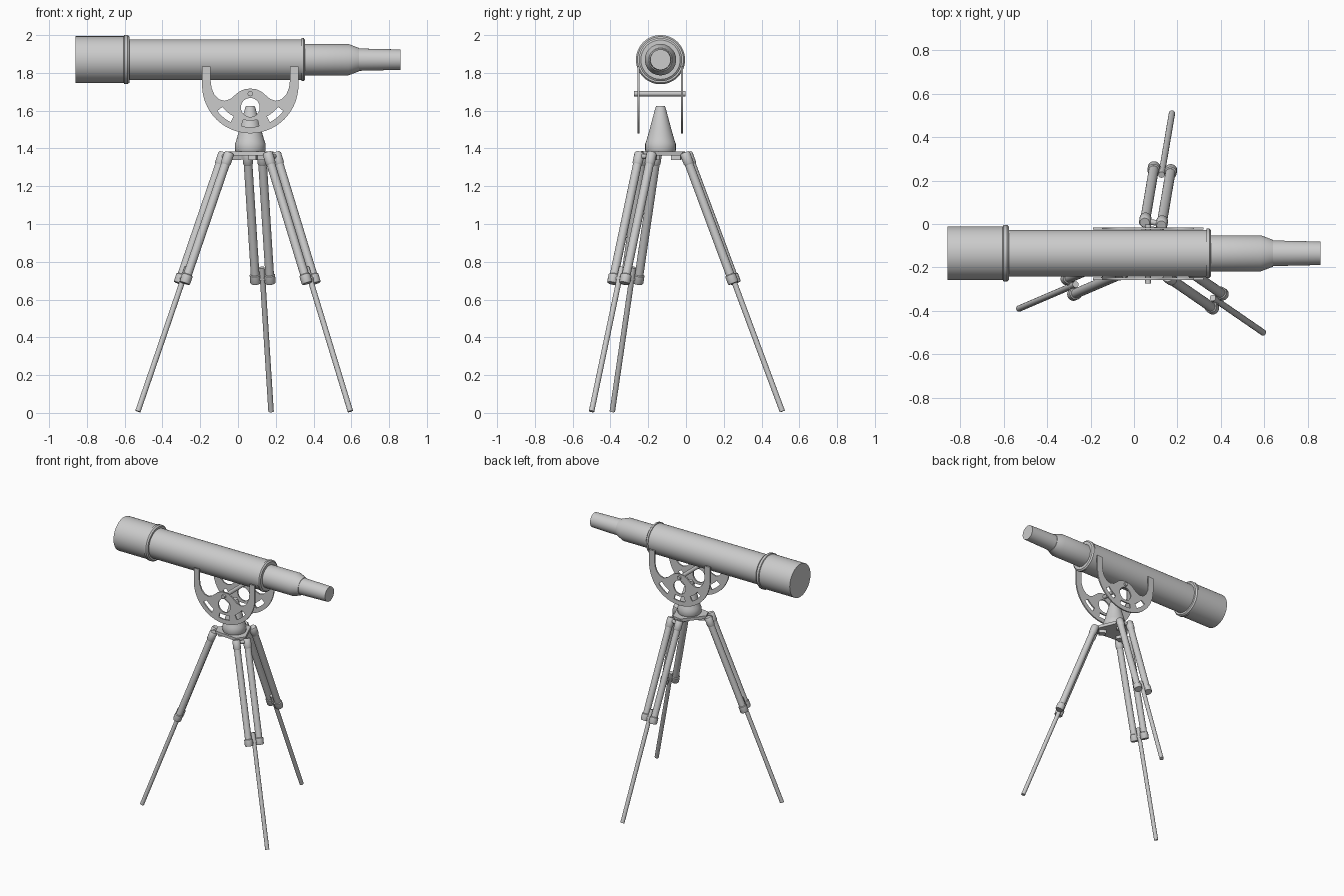
import bpy, bmesh, math
from mathutils import Vector, Matrix

if "Cube" in bpy.data.objects:
    bpy.data.objects.remove(bpy.data.objects["Cube"])

grey = bpy.data.materials.new("light_grey")
grey.use_nodes = True
grey.diffuse_color = (0.6, 0.6, 0.6, 1)
grey.node_tree.nodes["Principled BSDF"].inputs["Base Color"].default_value = (0.6, 0.6, 0.6, 1)

HUB = Vector((0.065, -0.135, 0))   # vertical axis of the tripod
TUBE_Z = 1.87                      # height of the optical axis


def finish(obj, smooth=True):
    obj.data.materials.append(grey)
    bpy.ops.object.select_all(action='DESELECT')
    obj.select_set(True)
    bpy.context.view_layer.objects.active = obj
    if smooth:
        bpy.ops.object.shade_smooth_by_angle(angle=math.radians(35))
    return obj


def mesh_object(name, bm, smooth=True):
    bmesh.ops.recalc_face_normals(bm, faces=bm.faces)
    mesh = bpy.data.meshes.new(name)
    bm.to_mesh(mesh)
    bm.free()
    obj = bpy.data.objects.new(name, mesh)
    bpy.context.collection.objects.link(obj)
    return finish(obj, smooth)


def lathe(name, profile, origin, axis, sides=48):
    """Closed solid of revolution from (distance, radius) pairs along an axis."""
    bm = bmesh.new()
    turn = Vector(axis).to_track_quat('Z', 'Y').to_matrix().to_4x4()
    place = Matrix.Translation(origin) @ turn
    rings = []
    for d, r in profile:
        angles = [2 * math.pi * i / sides for i in range(sides)]
        rings.append([bm.verts.new(place @ Vector((r * math.cos(a), r * math.sin(a), d))) for a in angles])
    for low, high in zip(rings, rings[1:]):
        for i in range(sides):
            j = (i + 1) % sides
            bm.faces.new((low[i], low[j], high[j], high[i]))
    bm.faces.new(rings[0])
    bm.faces.new(rings[-1])
    return mesh_object(name, bm)


def rod(name, start, end, radius, sides=24):
    axis = Vector(end) - Vector(start)
    return lathe(name, [(0, radius), (axis.length, radius)], start, axis, sides)


def prism(name, points, z0, z1):
    bm = bmesh.new()
    face = bm.faces.new([bm.verts.new((p.x, p.y, z0)) for p in points])
    top = bmesh.ops.extrude_face_region(bm, geom=[face])
    verts = [v for v in top["geom"] if isinstance(v, bmesh.types.BMVert)]
    bmesh.ops.translate(bm, verts=verts, vec=(0, 0, z1 - z0))
    return mesh_object(name, bm, False)


def arc(cx, cz, r, a0, a1, n):
    steps = [math.radians(a0 + (a1 - a0) * i / n) for i in range(n + 1)]
    return [(cx + r * math.cos(a), cz + r * math.sin(a)) for a in steps]


# Telescope body: dew shield, ring, main tube, rear ring, focuser, eyepiece
lathe("telescope_tube", [
    (-0.86, 0.124), (-0.605, 0.124), (-0.602, 0.130), (-0.585, 0.130), (-0.575, 0.122), (-0.575, 0.108),
    (0.335, 0.108), (0.335, 0.114), (0.348, 0.114), (0.356, 0.104), (0.356, 0.083), (0.585, 0.083),
    (0.64, 0.062), (0.64, 0.059), (0.86, 0.054)], (0, HUB.y, TUBE_Z), (1, 0, 0), 64)

# Fork plates: half-round cheeks with a scalloped inner edge, a round hole and arc slots
half = [(0.21, 1.835), (0.21, 1.76), (0.205, 1.72), (0.19, 1.685), (0.165, 1.66), (0.135, 1.652),
        (0.105, 1.662), (0.06, 1.70), (0.03, 1.714)]
outline = arc(0, 1.735, 0.255, 180, 360, 40) + [(0.255, 1.835)] + half + [(0, 1.717)]
outline += [(-x, z) for x, z in reversed(half)] + [(-0.255, 1.835)]
holes = [arc(0, 1.617, 0.05, 0, 350, 35)]
for mid in (230, 270, 310):
    holes.append(arc(0, 1.735, 0.222, mid - 12, mid + 12, 10) + arc(0, 1.735, 0.187, mid + 12, mid - 12, 10))


def fork_plate(name, y):
    curve = bpy.data.curves.new(name, 'CURVE')
    curve.dimensions = '2D'
    curve.fill_mode = 'BOTH'
    curve.extrude = 0.005
    for loop in [outline] + holes:
        spline = curve.splines.new('POLY')
        spline.points.add(len(loop) - 1)
        for point, (x, z) in zip(spline.points, loop):
            point.co = (x, z, 0, 1)
        spline.use_cyclic_u = True
    obj = bpy.data.objects.new(name, curve)
    obj.location = (HUB.x, y, 0)
    obj.rotation_euler.x = math.pi / 2
    bpy.context.collection.objects.link(obj)
    bpy.ops.object.select_all(action='DESELECT')
    obj.select_set(True)
    bpy.context.view_layer.objects.active = obj
    bpy.ops.object.convert(target='MESH')
    finish(bpy.context.view_layer.objects.active)


fork_plate("front_fork_plate", HUB.y - 0.117)
fork_plate("back_fork_plate", HUB.y + 0.114)
rod("tilt_axle", (HUB.x, HUB.y - 0.14, 1.69), (HUB.x, HUB.y + 0.132, 1.69), 0.014)

# Cone pedestal
lathe("pedestal_cone", [(1.38, 0.076), (1.39, 0.081), (1.425, 0.081), (1.44, 0.075), (1.50, 0.058),
                        (1.615, 0.027), (1.625, 0.023)], HUB, (0, 0, 1))

# Tripod legs: twin upper tubes with collars, a clamp and a sliding lower rod
feet = {"left": (0.595, -0.5), "back": (0.175, 0.51), "right": (-0.53, -0.39)}
plate_corners = []
for side, (fx, fy) in feet.items():
    foot = Vector((fx, fy, 0.008))
    out = Vector((fx - HUB.x, fy - HUB.y, 0)).normalized()
    across = Vector((-out.y, out.x, 0))
    top = HUB + out * 0.138 + Vector((0, 0, 1.375))
    line = foot - top
    down = line.normalized()

    def along(z):
        return top + line * ((top.z - z) / (top.z - foot.z))

    for tag, s in (("a", -0.039), ("b", 0.039)):
        shift = across * s
        rod(f"{side}_upper_tube_{tag}", along(1.36) + shift, along(0.70) + shift, 0.023)
        lathe(f"{side}_top_collar_{tag}", [(0, 0.022), (0.008, 0.027), (0.06, 0.027), (0.068, 0.023)],
              along(1.378) + shift, down, 24)
        lathe(f"{side}_knee_collar_{tag}", [(0, 0.024), (0.004, 0.029), (0.044, 0.029), (0.05, 0.026)],
              along(0.733) + shift, down, 24)
    rod(f"{side}_lower_rod", along(0.77), foot, 0.0145)
    rod(f"{side}_knee_clamp", along(0.71) - across * 0.039, along(0.71) + across * 0.039, 0.014, 16)
    rod(f"{side}_hinge_pin", along(1.358) - across * 0.05, along(1.358) + across * 0.05, 0.013, 16)

    # Hinge block under the hub plate
    block = [HUB + out * r + across * s for r, s in ((0.06, -0.02), (0.11, -0.02), (0.11, 0.02), (0.06, 0.02))]
    prism(f"{side}_hinge_block", block, 1.338, 1.37)
    plate_corners += [HUB + out * 0.125 - across * 0.035, HUB + out * 0.125 + across * 0.035]

# Hub plate joining the three legs
plate_corners.sort(key=lambda p: math.atan2(p.y - HUB.y, p.x - HUB.x))
prism("hub_plate", plate_corners, 1.362, 1.384)
